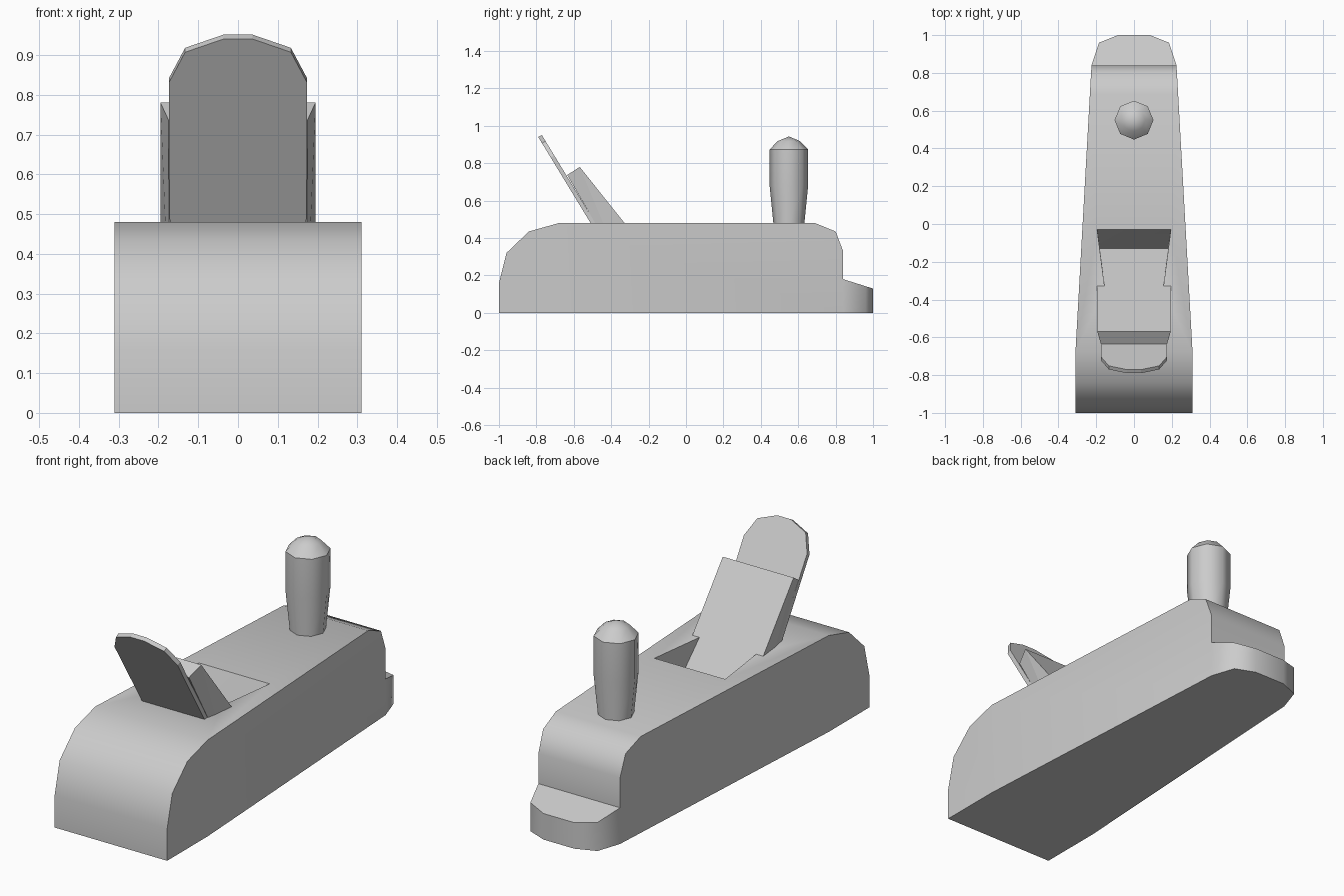
import bpy, bmesh, math
from mathutils import Vector

if "Cube" in bpy.data.objects:
    bpy.data.objects.remove(bpy.data.objects["Cube"])


def to_object(name, bm):
    bmesh.ops.recalc_face_normals(bm, faces=bm.faces)
    mesh = bpy.data.meshes.new(name)
    bm.to_mesh(mesh)
    bm.free()
    obj = bpy.data.objects.new(name, mesh)
    bpy.context.collection.objects.link(obj)
    return obj


def prism(name, points, offset):
    """Extrude a planar outline along an offset vector."""
    bm = bmesh.new()
    face = bm.faces.new([bm.verts.new(p) for p in points])
    ext = bmesh.ops.extrude_face_region(bm, geom=[face])
    verts = [g for g in ext["geom"] if isinstance(g, bmesh.types.BMVert)]
    bmesh.ops.translate(bm, verts=verts, vec=Vector(offset))
    if face not in bm.faces[:]:
        bm.faces.new([v for v in face.verts])
    return to_object(name, bm)


def hull(name, half_points):
    """Convex solid from points mirrored over x."""
    bm = bmesh.new()
    for x, y, z in half_points:
        for s in (-1, 1):
            bm.verts.new((s * x, y, z))
    bmesh.ops.convex_hull(bm, input=bm.verts[:])
    bmesh.ops.dissolve_limit(bm, angle_limit=0.01, verts=bm.verts[:], edges=bm.edges[:])
    return to_object(name, bm)


def mirrored(half):
    return half + [(-x, v) for x, v in reversed(half)]


def activate(obj):
    bpy.ops.object.select_all(action='DESELECT')
    obj.select_set(True)
    bpy.context.view_layer.objects.active = obj


def boolean(obj, cutter, operation):
    activate(obj)
    mod = obj.modifiers.new("cut", 'BOOLEAN')
    mod.object, mod.operation, mod.solver = cutter, operation, 'EXACT'
    bpy.ops.object.modifier_apply(modifier=mod.name)
    bpy.data.objects.remove(cutter)


# Body: side profile intersected with the tapered plan outline
side = [(-1, 0), (-1, .16), (-.96, .32), (-.84, .435), (-.68, .48), (.69, .48),
        (.80, .435), (.84, .33), (.84, .18), (1.05, .114), (1.05, 0)]
body = prism("plane_body", [(-.5, y, z) for y, z in side], (1, 0, 0))
plan = mirrored([(.31, -1.1), (.31, -.68), (.225, .84), (.185, .96), (.085, 1.0)])
outline = prism("plan_cutter", [(x, y, -.1) for x, y in plan], (0, 0, .8))
boolean(body, outline, 'INTERSECT')

# Throat: wedge-shaped pocket in front of the blade
throat = hull("throat_cutter", [(.195, -.03, .48), (.195, -.026, .49), (.153, -.345, .48),
                                (.153, -.353, .49), (.18, -.133, .22)])
boolean(body, throat, 'DIFFERENCE')
activate(body)
bpy.ops.object.shade_smooth_by_angle(angle=math.radians(56))

# Wedge: narrower at the back where it meets the blade
hull("wedge", [(.195, -.568, .78), (.175, -.635, .737),
               (.195, -.115, .212), (.172, -.33, .212)])

# Blade: rounded-top plate leaning back
lean = .28 / .46
blade_half = [(.17, .25), (.174, .83), (.133, .907), (.037, .94)]
prism("blade", [(x, -.51 - (z - .48) * lean, z) for x, z in mirrored(blade_half)],
      (0, .019, .011))

# Knob: eight-sided turned handle with a domed top
rings = [(.083, .45), (.083, .48), (.103, .68), (.103, .873), (.06, .918)]
bm = bmesh.new()
loops = [[bm.verts.new((r * math.cos(i * math.pi / 4), .55 + r * math.sin(i * math.pi / 4), z))
          for i in range(8)] for r, z in rings]
apex = bm.verts.new((0, .55, .943))
for i in range(8):
    j = (i + 1) % 8
    for a, b in zip(loops, loops[1:]):
        bm.faces.new((a[i], a[j], b[j], b[i]))
    bm.faces.new((loops[-1][i], loops[-1][j], apex))
for f in bm.faces:
    f.smooth = True
for i in range(8):
    bm.edges.get((loops[3][i], loops[3][(i + 1) % 8])).smooth = False
base = bm.faces.new(loops[0])
for e in base.edges:
    e.smooth = False
to_object("front_knob", bm)
